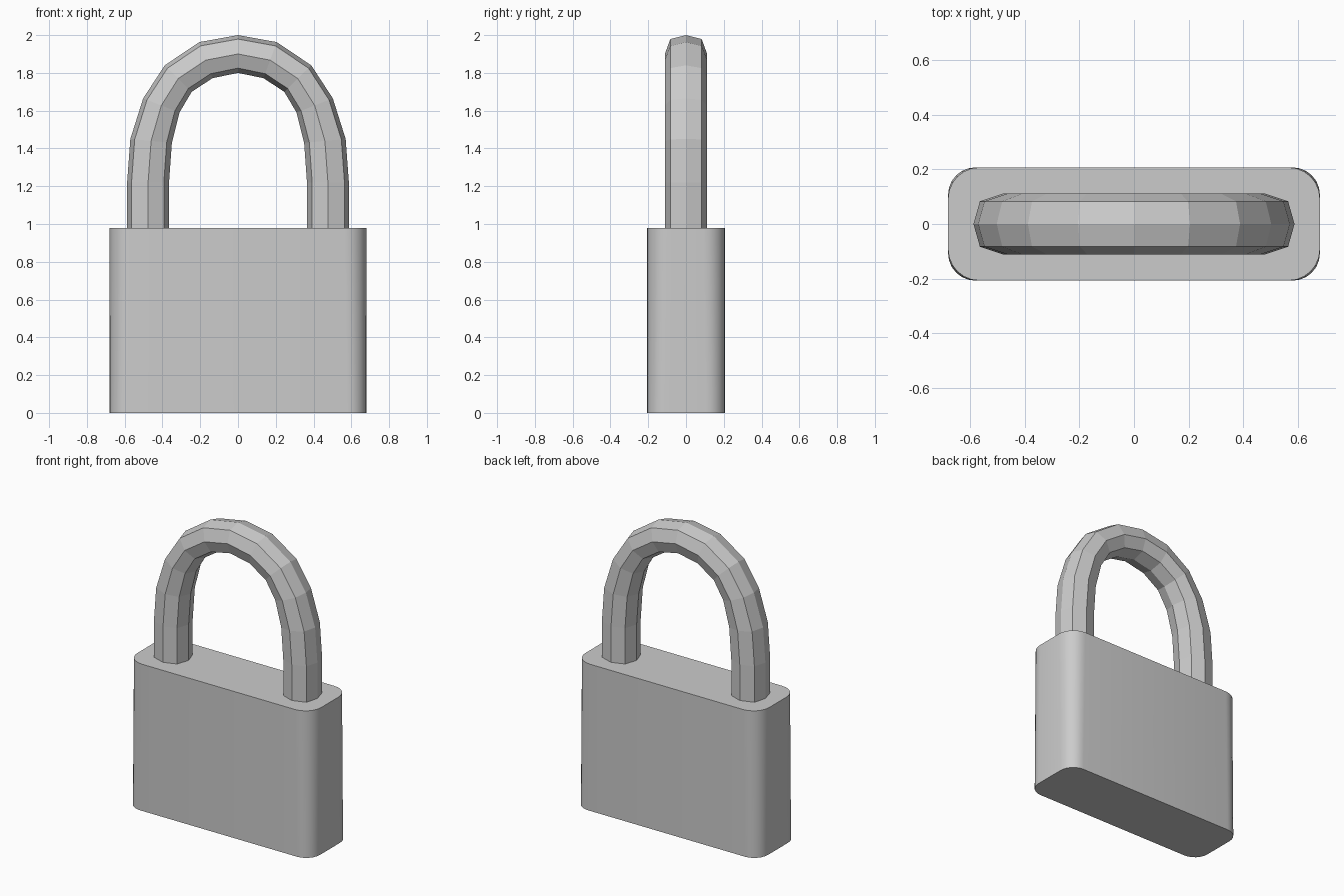
import bpy, bmesh, math

if "Cube" in bpy.data.objects:
    bpy.data.objects.remove(bpy.data.objects["Cube"])


def make_object(name, bm):
    bmesh.ops.recalc_face_normals(bm, faces=bm.faces)
    mesh = bpy.data.meshes.new(name)
    bm.to_mesh(mesh)
    bm.free()
    obj = bpy.data.objects.new(name, mesh)
    bpy.context.collection.objects.link(obj)
    return obj


def loft(name, rings):
    bm = bmesh.new()
    loops = [[bm.verts.new(p) for p in ring] for ring in rings]
    n = len(loops[0])
    for a, b in zip(loops, loops[1:]):
        for i in range(n):
            j = (i + 1) % n
            bm.faces.new((a[i], a[j], b[j], b[i]))
    bm.faces.new(loops[0])
    bm.faces.new(loops[-1])
    return make_object(name, bm)


def rounded_rect(hx, hy, r, z, steps=6):
    pts = []
    for q, (sx, sy) in enumerate(((1, 1), (-1, 1), (-1, -1), (1, -1))):
        for k in range(steps + 1):
            a = math.pi / 2 * (q + k / steps)
            pts.append((sx * (hx - r) + r * math.cos(a),
                        sy * (hy - r) + r * math.sin(a), z))
    return pts


# Lock body: rounded block, corners slightly fuller at the bottom
body = loft("lock_body", [rounded_rect(0.68, 0.207, 0.10, 0.0),
                          rounded_rect(0.68, 0.207, 0.115, 0.98)])
bpy.context.view_layer.objects.active = body
body.select_set(True)
bpy.ops.object.shade_smooth_by_angle(angle=math.radians(40))

# Shackle: eight-sided bar between outer and inner arch profiles
outer = [(0.587, 0.90), (0.587, 1.22), (0.57, 1.45), (0.502, 1.665),
         (0.388, 1.84), (0.205, 1.963), (0.0, 2.0)]
inner = [(0.365, 0.90), (0.365, 1.22), (0.35, 1.43), (0.31, 1.59),
         (0.245, 1.70), (0.135, 1.772), (0.0, 1.80)]
section = [(1, 0), (0.79, 0.083), (0, 0.112), (-0.75, 0.083),
           (-1, 0), (-0.75, -0.083), (0, -0.112), (0.79, -0.083)]
half = []
for (ox, oz), (ix, iz) in zip(outer, inner):
    cx, cz, dx, dz = (ox + ix) / 2, (oz + iz) / 2, (ox - ix) / 2, (oz - iz) / 2
    half.append([(cx + u * dx, y, cz + u * dz) for u, y in section])
mirrored = [[(-x, y, z) for x, y, z in ring] for ring in reversed(half[:-1])]
loft("shackle", half + mirrored)
